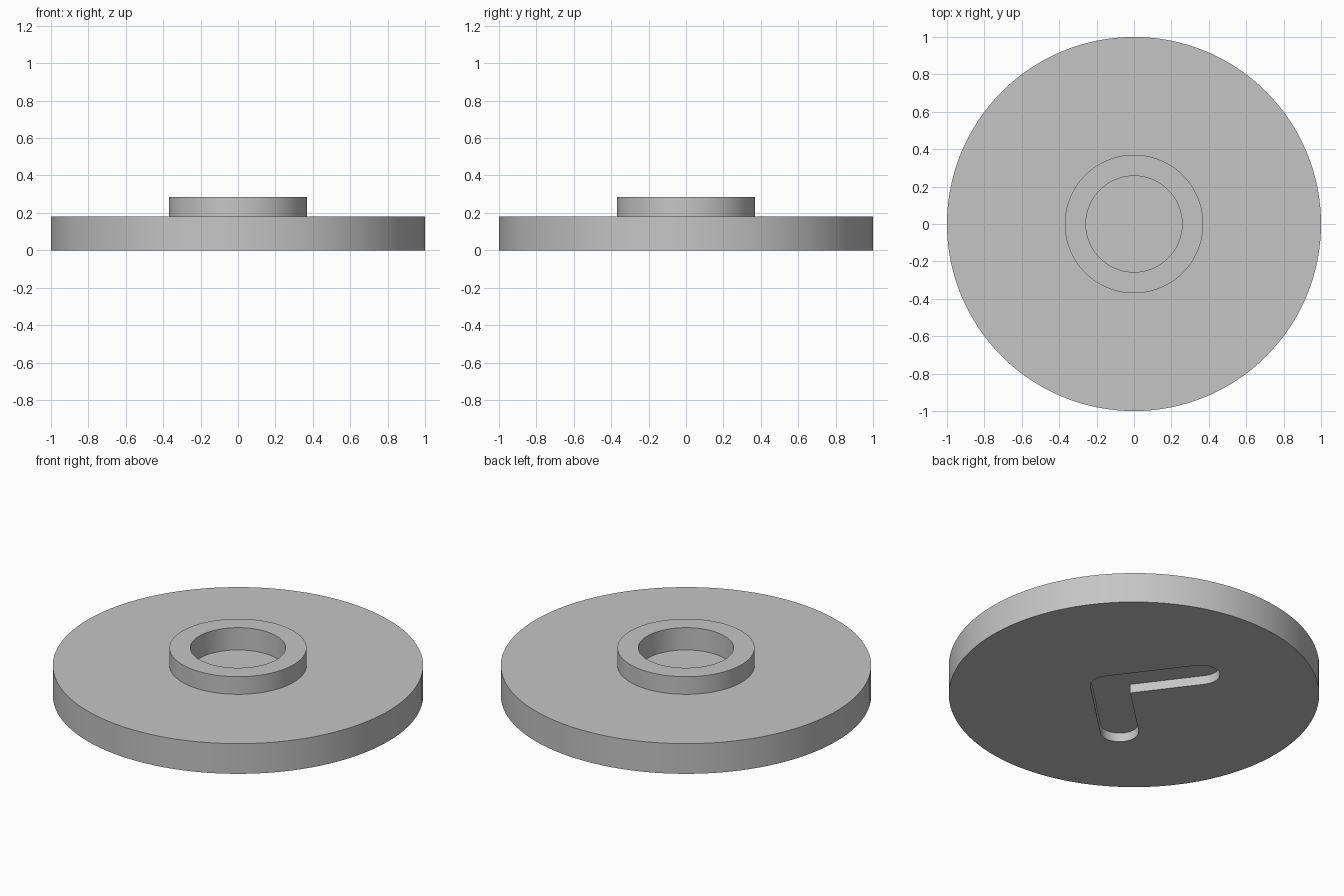
import bpy, bmesh
from math import sin, cos, pi, radians, atan2
from mathutils import Vector

cube = bpy.data.objects.get("Cube")
if cube:
    bpy.data.objects.remove(cube, do_unlink=True)

SIDES = 128

grey = bpy.data.materials.new("plain grey")
grey.use_nodes = True
colour = (0.56, 0.56, 0.56, 1)
grey.diffuse_color = colour
grey.node_tree.nodes["Principled BSDF"].inputs["Base Color"].default_value = colour


def add_object(name, bm):
    bmesh.ops.recalc_face_normals(bm, faces=bm.faces)
    mesh = bpy.data.meshes.new(name)
    bm.to_mesh(mesh)
    bm.free()
    mesh.materials.append(grey)
    obj = bpy.data.objects.new(name, mesh)
    bpy.context.collection.objects.link(obj)
    return obj


def lathe(name, profile):
    """Turn (radius, height) points round z and cap both ends."""
    bm = bmesh.new()
    rings = [[bm.verts.new((r * cos(2 * pi * i / SIDES), r * sin(2 * pi * i / SIDES), z))
              for i in range(SIDES)] for r, z in profile]
    for low, high in zip(rings, rings[1:]):
        for i in range(SIDES):
            j = (i + 1) % SIDES
            bm.faces.new((low[i], low[j], high[j], high[i]))
    bm.faces.new(rings[0])
    bm.faces.new(rings[-1])
    return add_object(name, bm)


def arc(centre, start, end, radius, steps=20):
    return [centre + radius * Vector((cos(a), sin(a)))
            for a in (start + (end - start) * i / steps for i in range(steps + 1))]


# Disc with a raised collar round a central socket
body = lathe("disc_with_collar", [(1, 0), (1, 0.18), (0.37, 0.18), (0.37, 0.285),
                                  (0.257, 0.285), (0.257, 0.152)])

# Bent slot with round ends, sunk into the underside
RADIUS, DEPTH = 0.103, 0.053
corner = Vector((0.164, -0.011))
tip_a = Vector((-0.201, -0.361))
tip_b = Vector((-0.139, 0.395))
dir_a, dir_b = (tip_a - corner).normalized(), (tip_b - corner).normalized()
ang_a = atan2(dir_a.y, dir_a.x) + 2 * pi
ang_b = atan2(dir_b.y, dir_b.x)
quarter = radians(90)
inner = corner + (dir_a + dir_b).normalized() * RADIUS / sin((ang_a - ang_b) / 2)
outline = (arc(tip_b, ang_b - quarter, ang_b + quarter, RADIUS) + [inner]
           + arc(tip_a, ang_a - quarter, ang_a + quarter, RADIUS)
           + arc(corner, ang_a + quarter, ang_b - quarter + 2 * pi, RADIUS))

bm = bmesh.new()
base = bm.faces.new([bm.verts.new((p.x, p.y, -0.1)) for p in outline])
top = bmesh.ops.extrude_face_region(bm, geom=[base])["geom"]
bmesh.ops.translate(bm, vec=(0, 0, 0.1 + DEPTH),
                    verts=[v for v in top if isinstance(v, bmesh.types.BMVert)])
cutter = add_object("slot_cutter", bm)
cutter.hide_render = True

# Cut the slot, then drop the cutter
bpy.ops.object.select_all(action="DESELECT")
body.select_set(True)
bpy.context.view_layer.objects.active = body
cut = body.modifiers.new("slot", "BOOLEAN")
cut.operation = "DIFFERENCE"
cut.solver = "EXACT"
cut.object = cutter
bpy.ops.object.modifier_apply(modifier=cut.name)
bpy.data.objects.remove(cutter, do_unlink=True)
bpy.ops.object.shade_smooth_by_angle(angle=radians(30))
